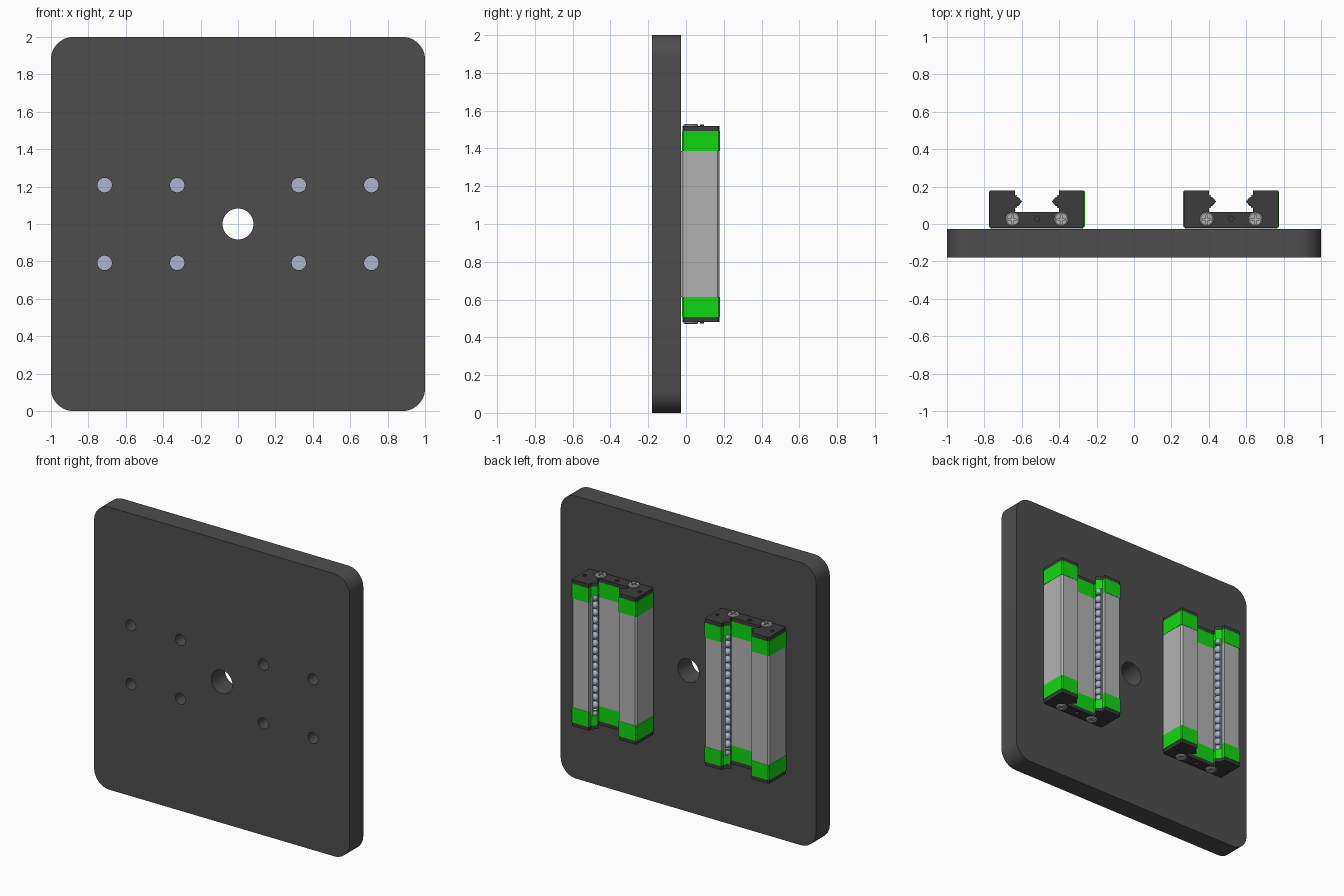
import bpy, bmesh
from math import sin, cos, pi, radians
from mathutils import Matrix

if "Cube" in bpy.data.objects:
    bpy.data.objects.remove(bpy.data.objects["Cube"])


def material(name, rgb):
    m = bpy.data.materials.new(name)
    m.diffuse_color = (*rgb, 1)
    m.use_nodes = True
    m.node_tree.nodes["Principled BSDF"].inputs["Base Color"].default_value = m.diffuse_color
    return m


DARK = material("dark_plate", (0.075, 0.075, 0.075))
BLACK = material("black_seal", (0.045, 0.045, 0.045))
GREEN = material("green_plastic", (0.005, 0.70, 0.005))
STEEL = material("steel", (0.45, 0.45, 0.45))
BALL = material("ball_steel", (0.42, 0.46, 0.62))


def finish(name, bm, mat=None):
    bmesh.ops.recalc_face_normals(bm, faces=bm.faces[:])
    me = bpy.data.meshes.new(name)
    bm.to_mesh(me)
    bm.free()
    ob = bpy.data.objects.new(name, me)
    bpy.context.collection.objects.link(ob)
    if mat:
        me.materials.append(mat)
    return ob


def prism(name, profiles, z0, z1, mat=None):
    """Extrude closed XY profiles from z0 to z1 as one object."""
    bm = bmesh.new()
    for pts in profiles:
        lo = [bm.verts.new((x, y, z0)) for x, y in pts]
        hi = [bm.verts.new((x, y, z1)) for x, y in pts]
        bm.faces.new(lo)
        bm.faces.new(hi)
        for i in range(len(pts)):
            j = (i + 1) % len(pts)
            bm.faces.new((lo[i], lo[j], hi[j], hi[i]))
    return finish(name, bm, mat)


def circle(cx, cy, r, n=32):
    return [(cx + r * cos(2 * pi * i / n), cy + r * sin(2 * pi * i / n)) for i in range(n)]


def select(ob):
    bpy.ops.object.select_all(action='DESELECT')
    ob.select_set(True)
    bpy.context.view_layer.objects.active = ob


def cut(ob, cutter):
    select(ob)
    mod = ob.modifiers.new("cut", 'BOOLEAN')
    mod.operation = 'DIFFERENCE'
    mod.solver = 'EXACT'
    mod.object = cutter
    bpy.ops.object.modifier_apply(modifier=mod.name)
    bpy.data.objects.remove(cutter)


def smooth(ob):
    select(ob)
    bpy.ops.object.shade_smooth_by_angle(angle=radians(35))


# Mounting plate: rounded square with a centre bore and eight bolt holes
R = 0.12
outline = []
for k, (sx, sz) in enumerate([(1, 1), (-1, 1), (-1, -1), (1, -1)]):
    for i in range(13):
        a = pi / 2 * (k + i / 12)
        outline.append((sx * (1 - R) + R * cos(a), 1 + sz * (1 - R) + R * sin(a)))
plate = prism("mounting_plate", [outline], 0.027, 0.18, DARK)
bolt_holes = [(sx * x, 1 + sz * 0.208) for sx in (1, -1) for x in (0.325, 0.713) for sz in (1, -1)]
holes = [circle(0, 1, 0.083, 48)] + [circle(x, z, 0.039) for x, z in bolt_holes]
cut(plate, prism("hole_cutter", holes, -0.1, 0.3))
smooth(plate)

# Fastener ends seen at the bottom of the bolt holes
seats = prism("bolt_seats", [circle(x, z, 0.037) for x, z in bolt_holes], 0.02, 0.032, BALL)
for ob in (plate, seats):
    ob.rotation_euler.x = pi / 2


def carriage_profile(half, bottom, top, tip, c):
    """U-shaped section; tip sets how far the race ridge reaches into the channel."""
    right = [(half - c, bottom), (half, bottom + c), (half, top - c), (half - c, top),
             (0.118, top), (0.118, 0.152), (tip, 0.12), (0.118, 0.088), (0.118, 0.065)]
    return right + [(-x, y) for x, y in reversed(right)]


# Carriage parts, built around x = 0, z = 0 and copied to both sides
parts = [prism("carriage_block", [carriage_profile(0.255, -0.027, 0.178, 0.145, 0.012)],
               -0.386, 0.386, STEEL)]
for s, end in ((1, "upper"), (-1, "lower")):
    parts.append(prism(end + "_end_cap", [carriage_profile(0.257, -0.021, 0.18, 0.085, 0.008)],
                       s * 0.386, s * 0.492, GREEN))
    seal = prism(end + "_end_seal", [carriage_profile(0.253, -0.018, 0.178, 0.078, 0.008)],
                 s * 0.492, s * 0.518, BLACK)
    cut(seal, prism("port_cutter", [circle(0, 0.027, 0.015, 16)], s * 0.505, s * 0.6))
    parts.append(seal)
    pins = prism(end + "_seal_pins", [circle(x, 0.085, 0.011, 16) for x in (-0.215, 0.215)],
                 s * 0.51, s * 0.526, BLACK)
    smooth(pins)
    parts.append(pins)

# Ball rows and the thin strips that retain them
bm = bmesh.new()
for sx in (1, -1):
    for i in range(16):
        bmesh.ops.create_uvsphere(bm, u_segments=16, v_segments=10, radius=0.026,
                                  matrix=Matrix.Translation((sx * 0.112, 0.12, (i - 7.5) * 0.0545)))
balls = finish("bearing_balls", bm, BALL)
smooth(balls)
parts.append(balls)
strips = [[(sx * a, y - 0.004), (sx * b, y - 0.004), (sx * b, y + 0.004), (sx * a, y + 0.004)]
          for sx in (1, -1) for a, b in ((0.106, 0.125),) for y in (0.09, 0.15)]
parts.append(prism("ball_retainer_strips", strips, -0.42, 0.42, STEEL))

# Cross-head screws on both ends
bm = bmesh.new()
bmesh.ops.create_cone(bm, cap_ends=True, segments=32, radius1=0.038, radius2=0.038, depth=0.008,
                      matrix=Matrix.Translation((0, 0, 0.004)))
rim = [e for e in bm.edges if all(v.co.z > 0.007 for v in e.verts)]
top = bmesh.ops.extrude_face_region(bm, geom=[f for f in bm.faces if f.normal.z > 0.9])
for v in top["geom"]:
    if isinstance(v, bmesh.types.BMVert):
        v.co = (v.co.x * 0.84, v.co.y * 0.84, 0.013)
bmesh.ops.delete(bm, geom=[f for f in bm.faces if len(f.verts) > 4 and
                           all(0.007 < v.co.z < 0.009 for v in f.verts)], context='FACES_ONLY')
screw = finish("end_screw", bm, STEEL)
w, l = 0.005, 0.024
cross = [(l, -w), (l, w), (w, w), (w, l), (-w, l), (-w, w),
         (-l, w), (-l, -w), (-w, -w), (-w, -l), (w, -l), (w, -w)]
cut(screw, prism("cross_cutter", [cross], 0.004, 0.03))
smooth(screw)
for s in (1, -1):
    for x in (-0.13, 0.13):
        ob = screw.copy()
        bpy.context.collection.objects.link(ob)
        ob.location = (x, 0.025, s * 0.517)
        ob.rotation_euler.x = 0 if s > 0 else pi
        parts.append(ob)
bpy.data.objects.remove(screw)

# Place the right carriage and a linked copy on the left
for ob in parts:
    twin = ob.copy()
    bpy.context.collection.objects.link(twin)
    base = ob.name
    ob.name, twin.name = "right_" + base, "left_" + base
    ob.location.x += 0.519
    twin.location.x -= 0.519
    ob.location.z += 1
    twin.location.z += 1
